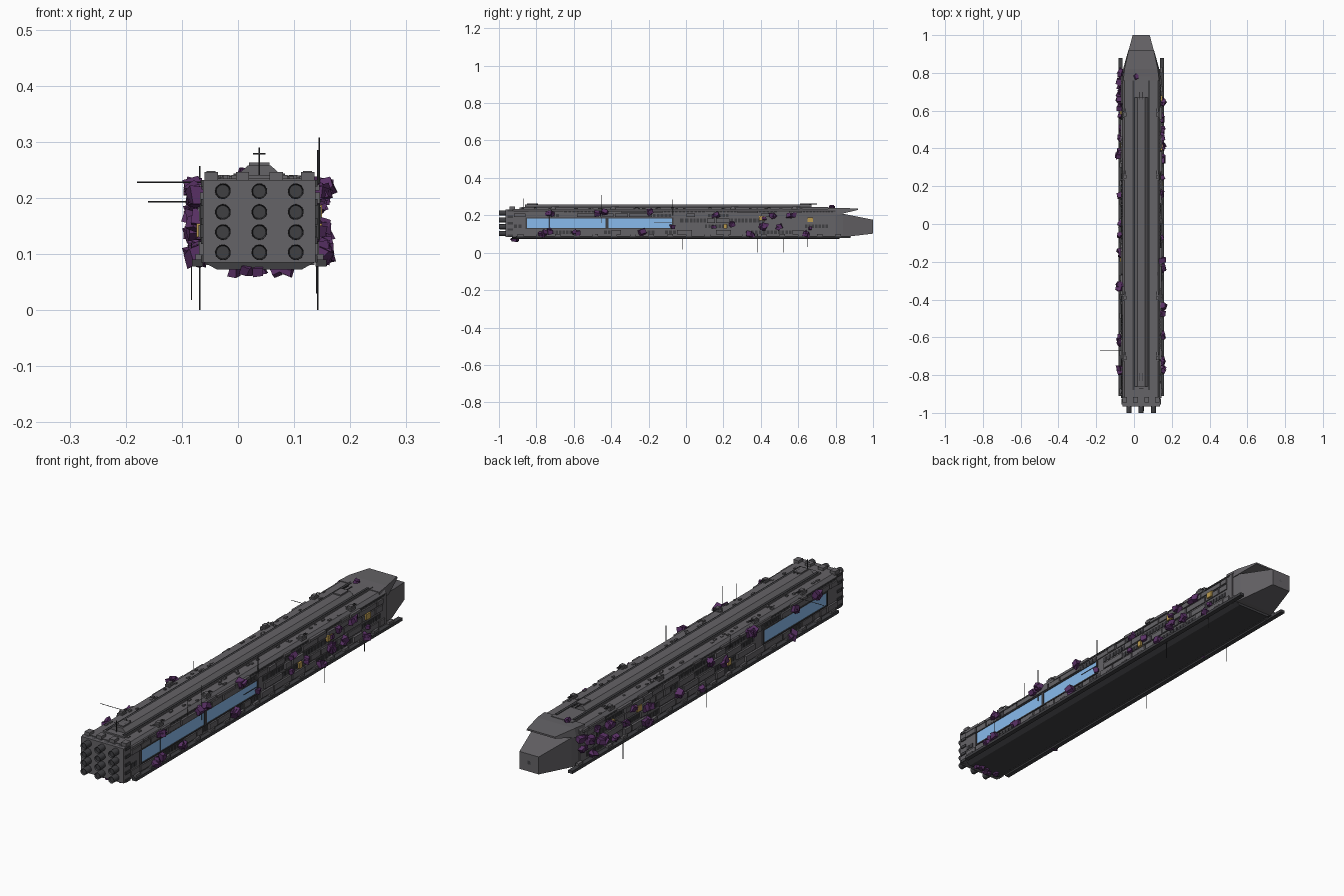
import bpy, bmesh, math, random
from mathutils import Matrix, Vector, Euler

if "Cube" in bpy.data.objects:
    bpy.data.objects.remove(bpy.data.objects["Cube"])

random.seed(7)
CX = 0.038      # hull centre line
HW = 0.1        # hull half width


def material(name, rgb):
    m = bpy.data.materials.new(name)
    m.diffuse_color = (*rgb, 1)
    m.use_nodes = True
    m.node_tree.nodes["Principled BSDF"].inputs["Base Color"].default_value = m.diffuse_color
    return m


HULL = material("hull_grey", (0.13, 0.125, 0.135))
DARK = material("dark_grey", (0.05, 0.05, 0.055))
GLOW = material("window_blue", (0.25, 0.5, 0.85))
GOLD = material("panel_gold", (0.5, 0.33, 0.08))
CRYSTAL = material("crystal_purple", (0.1, 0.03, 0.13))


def finish(name, bm, mat):
    bmesh.ops.recalc_face_normals(bm, faces=bm.faces)
    me = bpy.data.meshes.new(name)
    bm.to_mesh(me)
    bm.free()
    me.materials.append(mat)
    ob = bpy.data.objects.new(name, me)
    bpy.context.collection.objects.link(ob)
    return ob


def boxes(name, items, mat):
    """One object from (x0, x1, y0, y1, z0, z1) boxes; x is measured from the centre line."""
    bm = bmesh.new()
    for x0, x1, y0, y1, z0, z1 in items:
        m = Matrix.Translation((CX + (x0 + x1) / 2, (y0 + y1) / 2, (z0 + z1) / 2))
        bmesh.ops.create_cube(bm, size=1, matrix=m @ Matrix.Diagonal((abs(x1 - x0), y1 - y0, z1 - z0, 1)))
    return finish(name, bm, mat)


def loft(name, sections, mat):
    """Skin between (y, [(x, z), ...]) cross-sections, closed at both ends."""
    bm = bmesh.new()
    rings = [[bm.verts.new((CX + x, y, z)) for x, z in pts] for y, pts in sections]
    for a, b in zip(rings, rings[1:]):
        for i in range(len(a)):
            j = (i + 1) % len(a)
            bm.faces.new((a[i], a[j], b[j], b[i]))
    bm.faces.new(rings[0])
    bm.faces.new(rings[-1])
    return finish(name, bm, mat)


def trap(lo, z0, hi, z1):
    return [(-lo, z0), (lo, z0), (hi, z1), (-hi, z1)]


def cylinders(name, items, mat, sides):
    """One object from (start, end, radius) rods."""
    bm = bmesh.new()
    for a, b, r in items:
        a, b = Vector(a), Vector(b)
        m = Matrix.Translation((a + b) / 2) @ (b - a).to_track_quat('Z', 'Y').to_matrix().to_4x4()
        bmesh.ops.create_cone(bm, cap_ends=True, segments=sides, radius1=r, radius2=r,
                              depth=(b - a).length, matrix=m)
    return finish(name, bm, mat)


# Main hull, stern block and roof
hull = [(-HW, .085), (HW, .085), (HW, .222), (HW - .012, .235), (-HW + .012, .235), (-HW, .222)]
loft("main_hull", [(-.94, hull), (.8, hull)], HULL)
boxes("stern_block", [(-.1, .1, -.965, -.93, .085, .232)], HULL)
boxes("stern_frame", [(-.104, .104, -.955, -.925, z, z + .012) for z in (.085, .118, .152, .186, .22)], DARK)

# Keel and long lower rails
loft("keel", [(-.93, trap(.075, .072, .1, .086)), (.82, trap(.075, .072, .1, .086))], DARK)
boxes("lower_rails", [(s * .1, s * .12, -.91, .88, .078, .09) for s in (-1, 1)], DARK)
boxes("rail_supports", [(s * .1, s * .114, y / 10, y / 10 + .03, .088, .1)
                        for s in (-1, 1) for y in range(-9, 9)], HULL)

# Bow: tapered lower nose and the overhanging roof plate
loft("nose", [(.78, trap(.098, .08, .098, .212)), (.84, trap(.088, .083, .088, .208)),
              (1, trap(.045, .102, .045, .176))], HULL)
loft("nose_roof", [(.76, trap(.098, .205, .095, .238)), (.82, trap(.096, .205, .088, .24)),
                   (.92, trap(.068, .229, .066, .236))], HULL)
boxes("nose_port", [(-.008, .008, .99, 1.0, .132, .148)], DARK)

# Engines: 3 x 4 grid of nozzles with recessed cores
bm = bmesh.new()
cores = []
for x in (-.065, 0, .065):
    for z in (.103, .139, .175, .212):
        m = Matrix.Translation((CX + x, -.98, z)) @ Matrix.Rotation(math.pi / 2, 4, 'X')
        outer = bmesh.ops.create_cone(bm, cap_ends=True, segments=20, radius1=.014, radius2=.0135,
                                      depth=.04, matrix=m)
        face = min({f for v in outer["verts"] for f in v.link_faces}, key=lambda f: f.calc_center_median().y)
        bmesh.ops.inset_individual(bm, faces=[face], thickness=.002)
        bmesh.ops.translate(bm, verts=face.verts, vec=(0, .008, 0))
finish("engine_nozzles", bm, DARK)

# Dorsal spine in steps with dark trenches
boxes("spine_base", [(-.05, .05, -.89, .78, .232, .241)], HULL)
loft("spine", [(-.86, trap(.04, .24, .02, .258)), (.67, trap(.04, .24, .02, .258))], HULL)
boxes("spine_trenches", [(s * .036, s * .046, -.88, .76, .239, .2435) for s in (-1, 1)], DARK)
boxes("spine_caps", [(-.018, .018, y, y + .05, .256, .263) for y in (-.85, .61)], HULL)

# Side armour plates, dark slots and flank ribs
plates, slots = [], []
for s in (-1, 1):
    win_end = -.06 if s > 0 else -.42
    for z0, z1 in ((.098, .122), (.129, .152), (.16, .184), (.19, .21), (.213, .224)):
        y = -.92
        while y < .76:
            n = random.uniform(.04, .13)
            end = min(y + n, .79)
            beside_window = .125 < (z0 + z1) / 2 < .186 and -.87 < end and y < win_end
            if not beside_window:
                if random.random() < .62:
                    plates.append((s * .095, s * (HW + random.uniform(.004, .01)), y, end - .006, z0, z1))
                else:
                    k = max(2, int(n / .018))
                    for i in range(k):
                        a = y + (end - y) * i / k
                        slots.append((s * .095, s * (HW + .003), a, a + (end - y) / k * .7, z0 + .002, z1 - .002))
            y = end
boxes("side_plates", plates, HULL)
boxes("side_slots", slots, DARK)

# Hangar windows: two on the right, one on the left
wins = [(1, -.85, -.43), (1, -.415, -.075), (-1, -.85, -.43)]
boxes("hangar_windows", [(s * .09, s * (HW + .003), a, b, .131, .184) for s, a, b in wins], GLOW)
boxes("window_frames", [f for s, a, b in wins for f in (
    (s * .09, s * .106, a, b, .126, .131), (s * .09, s * .106, a, b, .184, .189),
    (s * .09, s * .106, a - .008, a, .126, .189), (s * .09, s * .106, b, b + .007, .126, .189))], DARK)
boxes("gold_panels", [(s * .09, s * .112, y, y + w, z, z + .024)
                      for s, y, w, z in ((1, .65, .03, .165), (1, .39, .03, .172), (1, .2, .02, .13),
                                         (-1, .58, .03, .17), (-1, .4, .03, .165), (-1, -.2, .02, .13))], GOLD)

# Deck turrets with twin barrels, and small roof boxes
turrets, barrels = [], []
for y in (-.71, -.39, .25, .58):
    for s in (-1, 1):
        x = s * .086
        turrets += [(x - .012, x + .012, y - .016, y + .016, .23, .24), (x - .008, x + .008, y - .01, y + .01, .24, .248)]
        barrels += [((CX + x + d, y, .244), (CX + x + d, y + .032, .244), .002) for d in (-.004, .004)]
for y in (-.83, .66):
    barrels += [((CX + d, y, .261), (CX + d, y + .04, .261), .0025) for d in (-.008, .008)]
boxes("deck_turrets", turrets, HULL)
cylinders("turret_barrels", barrels, DARK, 6)
bits = []
for i in range(70):
    x, y = random.choice((-1, 1)) * random.uniform(.056, .085), random.uniform(-.92, .75)
    bits.append((x - .004, x + .004, y, y + random.uniform(.008, .02), .233, .237 + random.random() * .004))
boxes("deck_boxes", bits, HULL)
boxes("stern_deck_blocks", [(x - .012, x + .012, -.945, -.915, .23, .246) for x in (-.086, -.03, .03, .086)], HULL)

# Antennas around the hull: (start, end)
rods = [((-.068, .52, 0), (-.068, .52, .1)), ((-.083, -.02, .018), (-.083, -.02, .12)),
        ((.142, .38, 0), (.142, .38, .1)), ((.14, .65, .03), (.14, .65, .1)),
        ((.145, -.45, .16), (.145, -.45, .308)), ((.142, -.54, .2), (.142, -.54, .285)),
        ((.143, -.07, .2), (.143, -.07, .285)), ((.145, -.73, .12), (.145, -.73, .2)),
        ((-.068, -.2, .2), (-.068, -.2, .257)), ((-.18, -.67, .228), (-.06, -.67, .228)),
        ((-.16, .585, .193), (-.06, .585, .193)), ((CX, -.87, .24), (CX, -.87, .29)),
        ((CX - .011, -.87, .279), (CX + .011, -.87, .279)), ((.146, -.17, .16), (.146, -.07, .16))]
cylinders("antennas", [(a, b, .0013) for a, b in rods], DARK, 6)

# Purple crystal growths: clumps of jittered, rotated blocks
bm = bmesh.new()


def clump(x, y, z, size, n=3):
    for i in range(n):
        k = size * random.uniform(.65, 1)
        pos = Vector((x + random.uniform(-.2, .2) * size, y + random.uniform(-.6, .6) * size,
                      z + random.uniform(-.3, .3) * size))
        rot = Euler([random.uniform(-.5, .5) for _ in range(3)]).to_matrix().to_4x4()
        m = Matrix.Translation(pos) @ rot
        cube = bmesh.ops.create_cube(bm, size=1, matrix=m @ Matrix.Diagonal((k, k * 1.15, k, 1)))
        for v in cube["verts"]:
            v.co += Vector([random.uniform(-.18, .18) * k for _ in range(3)])


right = [(-.73, .215, 3), (-.48, .212, 2), (-.44, .215, 3), (-.2, .215, 3), (-.77, .103, 3), (-.74, .115, 2),
         (-.59, .105, 2), (-.23, .108, 3), (-.07, .14, 1), (.15, .14, 1), (.16, .2, 2), (.25, .155, 2),
         (.34, .1, 3), (.4, .14, 3), (.43, .147, 2), (.41, .19, 2), (.47, .2, 2), (.5, .135, 2),
         (.56, .2, 2), (.64, .105, 3), (.66, .13, 1)]
left = [(.8, .2, 2), (.79, .14, 2), (.75, .17, 3), (.73, .11, 2), (.7, .2, 2), (.67, .14, 3), (.62, .18, 2),
        (.57, .12, 2), (.5, .15, 2), (.45, .2, 2), (.37, .105, 4), (.37, .17, 3), (.15, .14, 2), (.0, .1, 2),
        (-.06, .2, 2), (-.15, .16, 2), (-.33, .215, 4), (-.6, .09, 3), (-.62, .2, 2), (-.78, .21, 4)]
for s, spots in ((1, right), (-1, left)):
    for y, z, n in spots:
        clump(CX + s * (.105 + n * .003), y, z, .019 + n * .0025, n)
for x in (-.01, .015, .04, .065, .09):
    clump(x, -.915, .075, .02, 2)
clump(.01, .78, .238, .022, 3)
finish("crystal_growths", bm, CRYSTAL)
